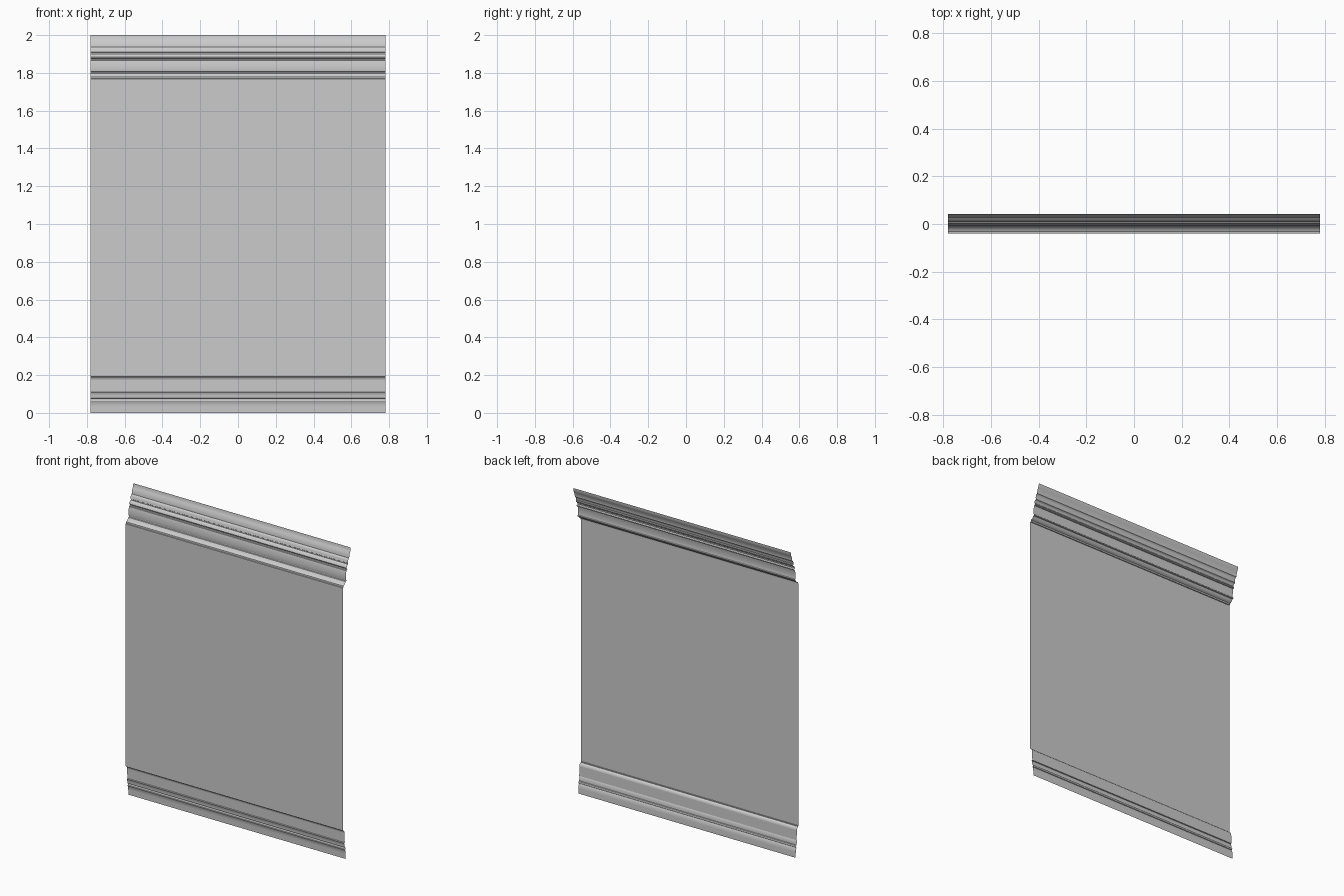
import bpy, bmesh

HALF = 0.78      # half width of the wall section
BACK = -0.04     # plane of the flat wall


def curve(points, steps=3):
    """Quadratic bend through (start, control, end), end excluded."""
    (ay, az), (by, bz), (cy, cz) = points
    out = []
    for i in range(steps):
        t = i / steps
        k = ((1 - t) ** 2, 2 * t * (1 - t), t * t)
        out.append((k[0] * ay + k[1] * by + k[2] * cy,
                    k[0] * az + k[1] * bz + k[2] * cz))
    return out


def sweep(name, profile):
    """Run a (y, z) profile across the full width as an open sheet."""
    bm = bmesh.new()
    rows = [[bm.verts.new((x, y, z)) for x in (-HALF, HALF)] for y, z in profile]
    for a, b in zip(rows, rows[1:]):
        bm.faces.new((a[1], a[0], b[0], b[1]))
    mesh = bpy.data.meshes.new(name)
    bm.to_mesh(mesh)
    bm.free()
    obj = bpy.data.objects.new(name, mesh)
    bpy.context.collection.objects.link(obj)
    bpy.ops.object.select_all(action='DESELECT')
    obj.select_set(True)
    bpy.context.view_layer.objects.active = obj
    bpy.ops.object.shade_smooth_by_angle(angle=0.6)
    return obj


# Flat wall between the mouldings
sweep("wall_panel", [(BACK, 0.197), (BACK, 1.768)])

# Skirting: plinth, small beads, upper fascia, rounded cap
skirting = [(-0.010, 0.0), (-0.010, 0.02), (-0.011, 0.035)]
skirting += curve([(-0.011, 0.037), (-0.013, 0.055), (-0.018, 0.062)])
skirting += [(-0.018, 0.062), (-0.014, 0.064)]
skirting += curve([(-0.014, 0.066), (-0.009, 0.071), (-0.014, 0.076)])
skirting += [(-0.014, 0.076), (-0.020, 0.078)]
skirting += curve([(-0.020, 0.084), (-0.021, 0.100), (-0.026, 0.108)])
skirting += [(-0.026, 0.108), (-0.020, 0.110), (-0.020, 0.114), (-0.022, 0.172)]
skirting += curve([(-0.022, 0.174), (-0.024, 0.190), (-0.036, 0.192)])
skirting += [(-0.036, 0.192), (-0.036, 0.197), (BACK, 0.197)]
sweep("skirting", skirting)

# Cornice: lower bead, frieze, stepped beads, flared crown
cornice = [(BACK, 1.768), (-0.034, 1.769), (-0.033, 1.778)]
cornice += curve([(-0.031, 1.779), (-0.018, 1.782), (-0.010, 1.798)], 4)
cornice += [(-0.010, 1.798), (-0.003, 1.800), (-0.002, 1.806), (-0.007, 1.808)]
cornice += curve([(-0.008, 1.812), (-0.009, 1.845), (-0.003, 1.866)], 4)
cornice += [(-0.003, 1.866), (0.003, 1.867)]
cornice += curve([(0.003, 1.868), (0.009, 1.873), (0.003, 1.878)])
cornice += [(0.003, 1.878), (-0.001, 1.880), (-0.001, 1.885)]
cornice += curve([(0.0, 1.886), (0.002, 1.896), (0.010, 1.899)])
cornice += [(0.010, 1.899), (0.015, 1.901), (0.015, 1.908), (0.011, 1.911)]
cornice += curve([(0.012, 1.913), (0.013, 1.928), (0.020, 1.935)])
cornice += [(0.020, 1.935), (0.025, 1.937)]
cornice += curve([(0.025, 1.939), (0.027, 1.960), (0.036, 1.975)], 4)
cornice += [(0.036, 1.975), (0.040, 1.985), (0.041, 2.0)]
sweep("cornice", cornice)
